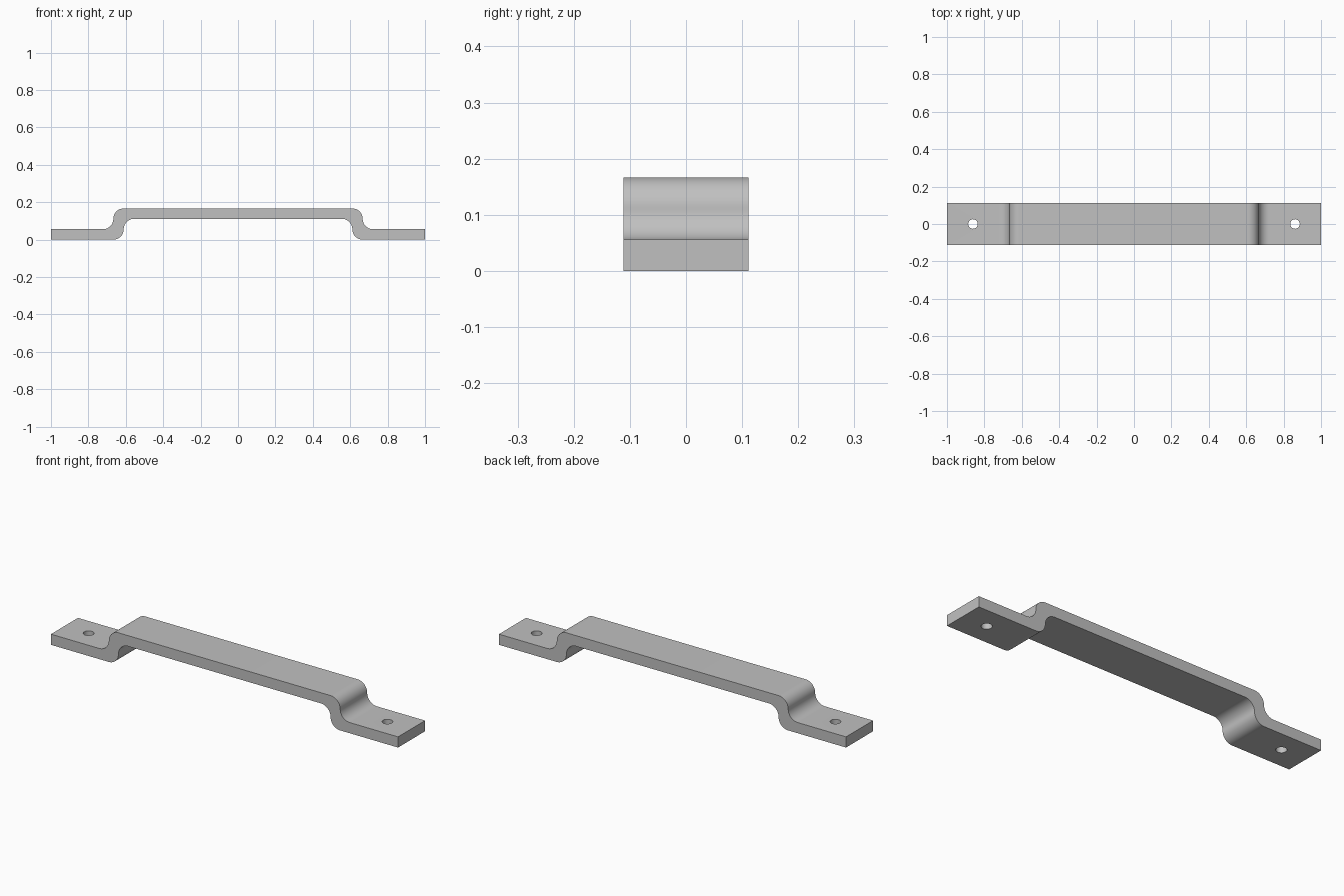
import bpy
import bmesh
from math import sin, cos, radians

if "Cube" in bpy.data.objects:
    bpy.data.objects.remove(bpy.data.objects["Cube"])

T = 1 / 18            # strap thickness
HALF_WIDTH = 2 * T
HEIGHT = 3 * T
WALL = 2 / 3          # outer face of each riser
HOLE_X = 0.861
HOLE_R = 0.0255
STEPS = 16

metal = bpy.data.materials.new("grey metal")
metal.use_nodes = True
grey = (0.53, 0.53, 0.53, 1)
metal.diffuse_color = grey
metal.node_tree.nodes["Principled BSDF"].inputs["Base Color"].default_value = grey


def arc(cx, cz, start, end, r=T):
    """Points along a quarter bend, angles in degrees."""
    angles = [radians(start + (end - start) * i / STEPS) for i in range(STEPS + 1)]
    return [(cx + r * cos(a), cz + r * sin(a)) for a in angles]


# Half profile: upper surface from the bar outwards, then the underside back in
upper = arc(WALL - T, 2 * T, 90, 0) + arc(WALL + T, 2 * T, 180, 270)[1:] + [(1, T)]
lower = [(1, 0)] + arc(WALL, T, 270, 180) + arc(WALL - 2 * T, T, 0, 90)[1:]
half = upper + lower
profile = half + [(-x, z) for x, z in reversed(half)]

# Strap: sweep the profile across the width
bm = bmesh.new()
face = bm.faces.new([bm.verts.new((x, -HALF_WIDTH, z)) for x, z in profile])
sweep = bmesh.ops.extrude_face_region(bm, geom=[face])
moved = [v for v in sweep["geom"] if isinstance(v, bmesh.types.BMVert)]
bmesh.ops.translate(bm, verts=moved, vec=(0, 2 * HALF_WIDTH, 0))
bmesh.ops.recalc_face_normals(bm, faces=bm.faces)
mesh = bpy.data.meshes.new("handle_strap")
bm.to_mesh(mesh)
bm.free()
strap = bpy.data.objects.new("handle_strap", mesh)
bpy.context.collection.objects.link(strap)
mesh.materials.append(metal)

# Screw holes through both feet
for side in (-1, 1):
    bpy.ops.mesh.primitive_cylinder_add(vertices=40, radius=HOLE_R, depth=4 * T,
                                        location=(side * HOLE_X, 0, T / 2))
    cutter = bpy.context.object
    cutter.name = "screw_hole_cutter"
    cutter.hide_render = True
    cutter.data.materials.append(metal)
    bpy.context.view_layer.objects.active = strap
    mod = strap.modifiers.new("screw_hole", 'BOOLEAN')
    mod.operation = 'DIFFERENCE'
    mod.solver = 'EXACT'
    mod.object = cutter
    bpy.ops.object.modifier_apply(modifier=mod.name)
    bpy.data.objects.remove(cutter)

# Smooth bends, crisp edges
bpy.ops.object.select_all(action='DESELECT')
strap.select_set(True)
bpy.context.view_layer.objects.active = strap
bpy.ops.object.shade_smooth_by_angle(angle=radians(30))
